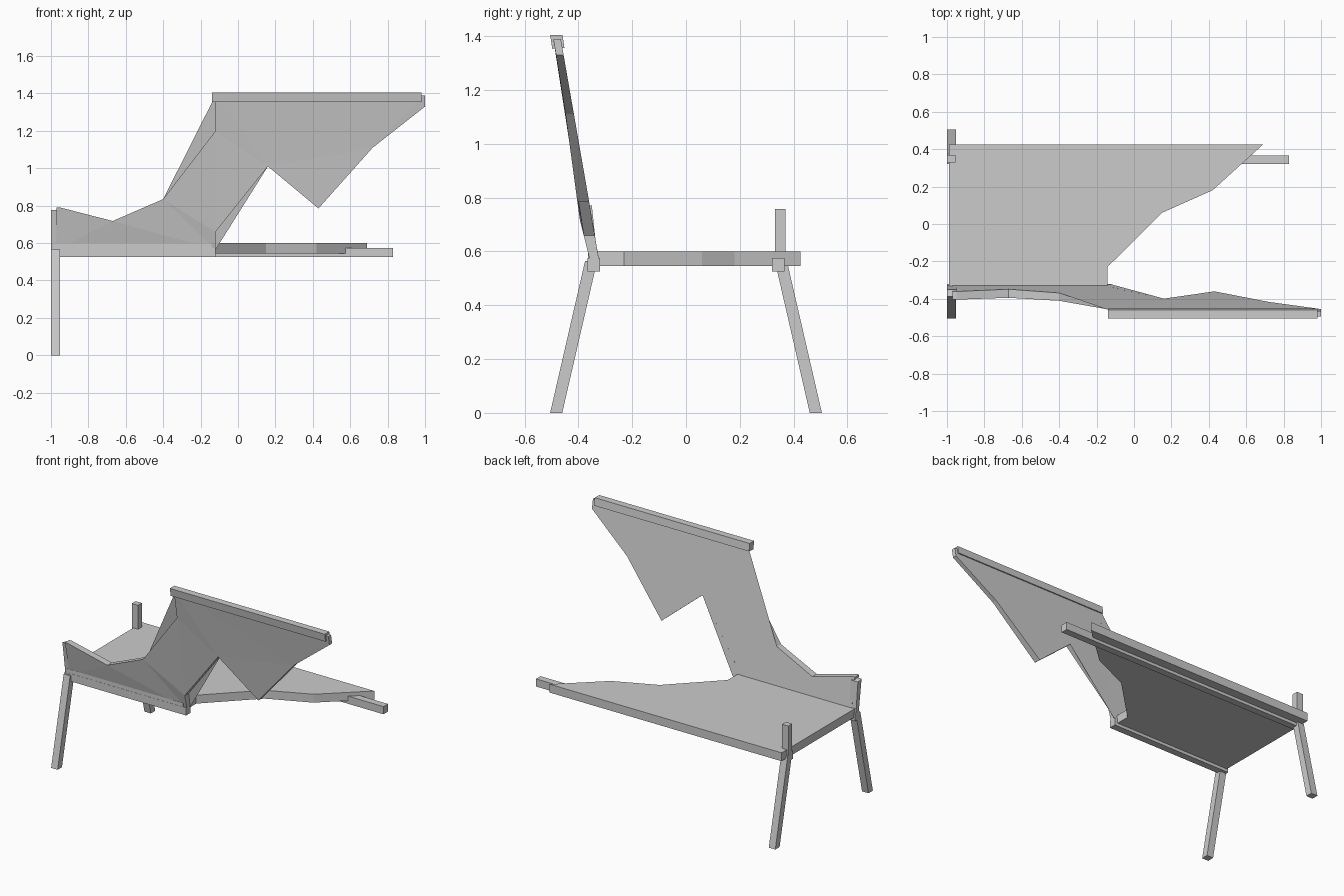
import bpy, bmesh

if "Cube" in bpy.data.objects:
    bpy.data.objects.remove(bpy.data.objects["Cube"])


def loft(name, ring_a, ring_b):
    """Solid between two matching outlines."""
    bm = bmesh.new()
    a = [bm.verts.new(p) for p in ring_a]
    b = [bm.verts.new(p) for p in ring_b]
    bm.faces.new(a)
    bm.faces.new(b[::-1])
    n = len(a)
    for i in range(n):
        j = (i + 1) % n
        bm.faces.new((a[j], a[i], b[i], b[j]))
    bmesh.ops.triangulate(bm, faces=[f for f in bm.faces if len(f.verts) > 4])
    bmesh.ops.recalc_face_normals(bm, faces=bm.faces)
    me = bpy.data.meshes.new(name)
    bm.to_mesh(me)
    bm.free()
    ob = bpy.data.objects.new(name, me)
    bpy.context.collection.objects.link(ob)
    return ob


def bar(name, section, x0, x1):
    """Extrude a (y, z) section along x."""
    return loft(name, [(x0, y, z) for y, z in section],
                [(x1, y, z) for y, z in section])


def interp(z, table):
    """Piecewise linear depth of the backrest at height z."""
    for (z0, y0), (z1, y1) in zip(table, table[1:]):
        if z <= z1:
            break
    return y0 + (y1 - y0) * (z - z0) / (z1 - z0)


# Broken seat slab
seat = [(-0.99, 0.425), (0.69, 0.425), (0.42, 0.18), (0.15, 0.06),
        (-0.142, -0.23), (-0.142, -0.365), (-0.99, -0.365)]
loft("seat", [(x, y, 0.545) for x, y in seat], [(x, y, 0.60) for x, y in seat])

# Splayed legs and long rails on both sides
for s, label, x_end in ((-1, "front", -0.12), (1, "rear", 0.83)):
    leg = [(0.46, 0), (0.505, 0), (0.375, 0.565), (0.33, 0.565)]
    bar(label + "_leg", [(s * y, z) for y, z in leg], -1, -0.953)
    rail = [(0.32, 0.525), (0.366, 0.525), (0.366, 0.575), (0.32, 0.575)]
    bar(label + "_rail", [(s * y, z) for y, z in rail], -1, x_end)

# Stubs of the uprights above the seat
bar("rear_post", [(0.33, 0.55), (0.37, 0.55), (0.37, 0.757), (0.33, 0.757)], -1, -0.955)
bar("front_post", [(-0.357, 0.56), (-0.328, 0.565), (-0.35, 0.77), (-0.388, 0.777)], -1, -0.95)

# Broken, leaning backrest
outline = [(-0.97, 0.565), (-0.12, 0.565), (-0.12, 0.66), (0.16, 1.01),
           (0.43, 0.785), (0.72, 1.11), (1.0, 1.33), (1.0, 1.39),
           (-0.12, 1.39), (-0.12, 1.20), (-0.40, 0.835), (-0.67, 0.718),
           (-0.95, 0.79), (-0.97, 0.79)]
inner = [(0.56, -0.322), (0.785, -0.36), (1.4, -0.467)]
outer = [(0.56, -0.355), (0.72, -0.395), (1.2, -0.46), (1.4, -0.495)]
loft("backrest", [(x, interp(z, outer), z) for x, z in outline],
     [(x, interp(z, inner), z) for x, z in outline])

# Rail along the top of the backrest
bar("top_rail", [(-0.497, 1.353), (-0.452, 1.356), (-0.459, 1.405), (-0.505, 1.405)], -0.14, 0.982)
